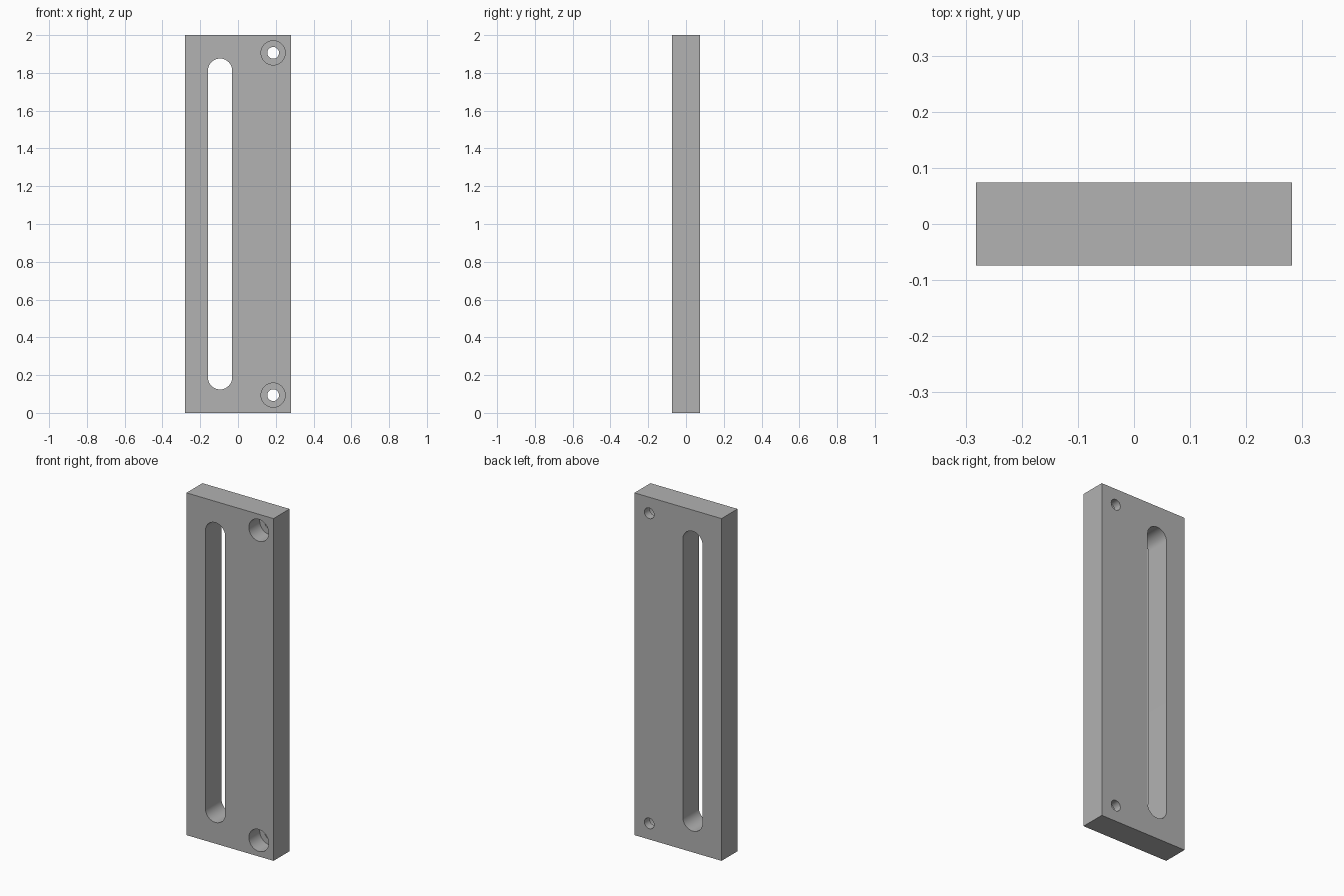
import bpy, bmesh, math
from mathutils import Vector

if "Cube" in bpy.data.objects:
    bpy.data.objects.remove(bpy.data.objects["Cube"], do_unlink=True)

WIDTH, DEPTH, HEIGHT = 0.563, 0.148, 2.0
FRONT = -DEPTH / 2
HOLE_X, HOLE_INSET = 0.186, 0.094

grey = bpy.data.materials.new("plain grey")
grey.use_nodes = True
colour = (0.445, 0.445, 0.445, 1)
grey.diffuse_color = colour
grey.node_tree.nodes["Principled BSDF"].inputs["Base Color"].default_value = colour


def prism(name, outline, y0, y1):
    """Solid made by extruding an x-z outline from y0 to y1."""
    bm = bmesh.new()
    face = bm.faces.new([bm.verts.new((x, y0, z)) for x, z in outline])
    new = bmesh.ops.extrude_face_region(bm, geom=[face])["geom"]
    moved = [v for v in new if isinstance(v, bmesh.types.BMVert)]
    bmesh.ops.translate(bm, verts=moved, vec=Vector((0, y1 - y0, 0)))
    bmesh.ops.recalc_face_normals(bm, faces=bm.faces)
    mesh = bpy.data.meshes.new(name)
    bm.to_mesh(mesh)
    bm.free()
    mesh.materials.append(grey)
    obj = bpy.data.objects.new(name, mesh)
    bpy.context.collection.objects.link(obj)
    return obj


def capsule(x, z_low, z_high, radius, steps=32):
    """Round-ended slot outline; a circle when both centres coincide."""
    points = []
    for centre, start in ((z_high, 0), (z_low, math.pi)):
        last = steps if z_low == z_high else steps + 1
        for i in range(last):
            a = start + math.pi * i / steps
            points.append((x + radius * math.cos(a), centre + radius * math.sin(a)))
    return points


# Rectangular plate
w = WIDTH / 2
plate = prism("slotted_plate", [(-w, 0), (w, 0), (w, HEIGHT), (-w, HEIGHT)],
              FRONT, -FRONT)

# Long slot, then a counterbored screw hole at each end
cutters = [prism("slot_cutter", capsule(-0.095, 0.188, HEIGHT - 0.188, 0.064),
                 FRONT - 0.1, -FRONT + 0.1)]
for end, z in (("lower", HOLE_INSET), ("upper", HEIGHT - HOLE_INSET)):
    cutters.append(prism(end + "_counterbore_cutter", capsule(HOLE_X, z, z, 0.064),
                         FRONT - 0.1, FRONT + 0.1))
    cutters.append(prism(end + "_hole_cutter", capsule(HOLE_X, z, z, 0.031),
                         FRONT - 0.15, -FRONT + 0.1))

bpy.ops.object.select_all(action="DESELECT")
bpy.context.view_layer.objects.active = plate
plate.select_set(True)
for cutter in cutters:
    cutter.hide_render = True
    cut = plate.modifiers.new(cutter.name, "BOOLEAN")
    cut.operation, cut.solver, cut.object = "DIFFERENCE", "EXACT", cutter
    bpy.ops.object.modifier_apply(modifier=cut.name)
for cutter in cutters:
    bpy.data.objects.remove(cutter, do_unlink=True)

# Smooth bores with crisp rims
bpy.ops.object.shade_smooth_by_angle(angle=math.radians(30))
